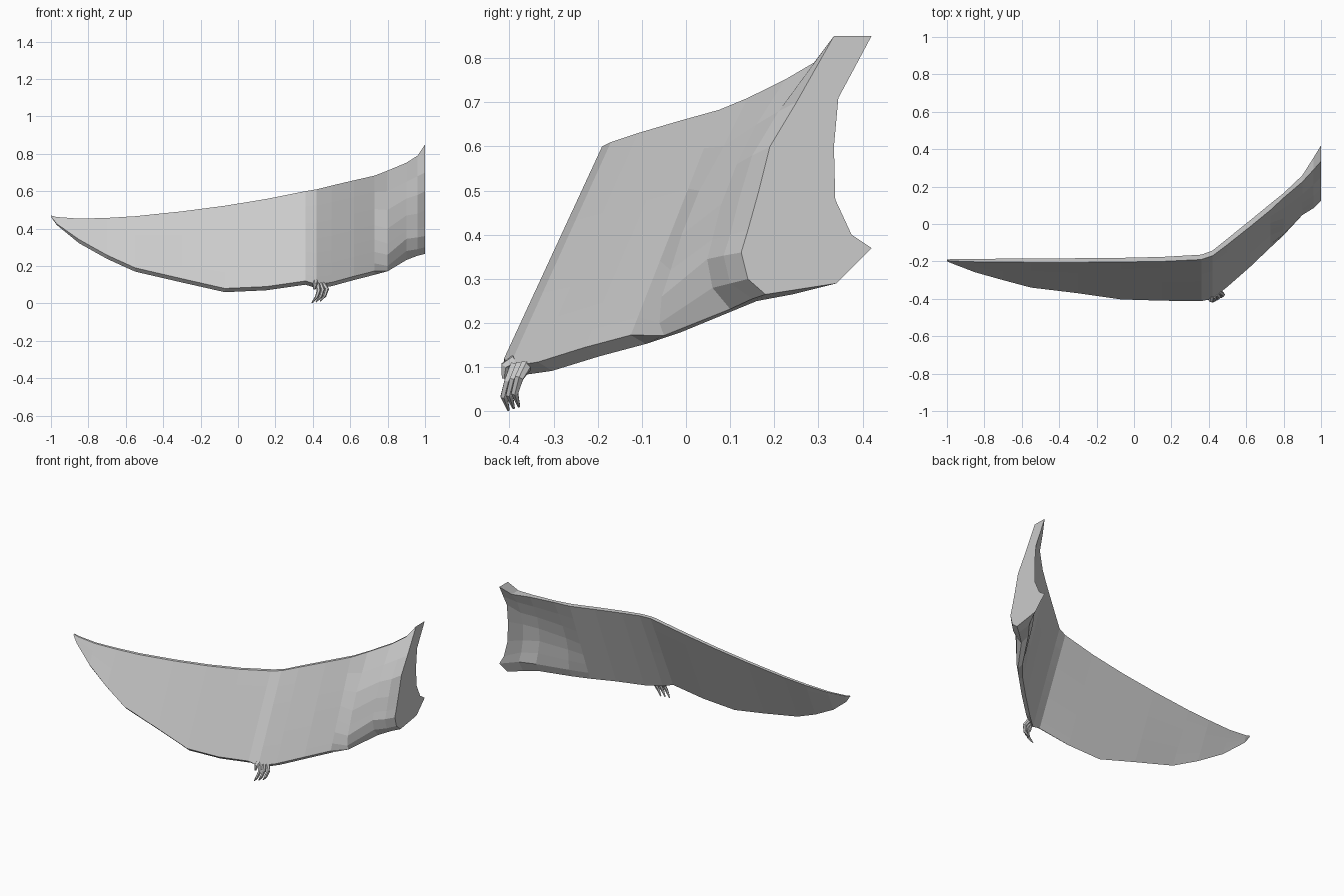
import bpy, bmesh, math
from mathutils import Vector


def loft(name, rings):
    """Skin a list of equal-length point rings and cap both ends."""
    bm = bmesh.new()
    vr = [[bm.verts.new(p) for p in r] for r in rings]
    n = len(vr[0])
    for a, b in zip(vr, vr[1:]):
        for i in range(n):
            j = (i + 1) % n
            bm.faces.new((a[i], a[j], b[j], b[i]))
    bm.faces.new(vr[0])
    bm.faces.new(vr[-1][::-1])
    bmesh.ops.recalc_face_normals(bm, faces=bm.faces[:])
    me = bpy.data.meshes.new(name)
    bm.to_mesh(me)
    bm.free()
    ob = bpy.data.objects.new(name, me)
    bpy.context.collection.objects.link(ob)
    return ob


# Outer membrane stations: x, lower edge y z, upper edge y z, thickness
OUTER = [
    (-1.00, -.200, .463, -.195, .470, .006),
    (-.97, -.212, .420, -.198, .462, .010),
    (-.85, -.258, .322, -.202, .453, .014),
    (-.70, -.300, .238, -.203, .457, .018),
    (-.55, -.340, .170, -.205, .466, .020),
    (-.30, -.370, .112, -.205, .492, .022),
    (-.07, -.403, .060, -.203, .522, .022),
    (.15, -.410, .070, -.200, .558, .024),
    (.36, -.412, .100, -.190, .600, .026),
    (.42, -.400, .082, -.170, .610, .028),
    (.50, -.335, .092, -.110, .630, .032),
    (.62, -.230, .125, -.015, .658, .034),
    (.73, -.125, .153, .075, .683, .034),
]

# Shoulder sections (y, z): front face going up, then back face going down
ROOT = {
    .80: [(-.05, .172), (-.06, .20), (-.055, .26), (-.035, .32), (-.01, .40), (.03, .50), (.085, .60), (.14, .71),
          (.165, .71), (.12, .62), (.08, .53), (.045, .44), (.025, .36), (.02, .29), (.015, .23), (-.01, .18)],
    .90: [(.10, .232), (.06, .28), (.048, .345), (.06, .39), (.08, .47), (.115, .56), (.16, .65), (.225, .752),
          (.26, .752), (.225, .68), (.19, .60), (.17, .52), (.165, .44), (.18, .37), (.20, .31), (.16, .25)],
    .96: [(.15, .255), (.10, .29), (.085, .353), (.10, .40), (.12, .48), (.15, .58), (.21, .68), (.29, .79),
          (.355, .79), (.30, .72), (.265, .64), (.245, .56), (.245, .46), (.26, .39), (.285, .34), (.24, .265)],
    1.0: [(.18, .265), (.14, .30), (.125, .36), (.14, .41), (.165, .50), (.19, .60), (.25, .70), (.335, .85),
          (.42, .85), (.38, .775), (.345, .71), (.335, .60), (.338, .48), (.375, .40), (.42, .37), (.34, .29)],
}

# Wing: thin membrane with a bevelled lower rim, swelling into the shoulder
STEPS = (0, .08, .2, .33, .48, .65, .83, 1)
rings = []
for x, by, bz, ty, tz, th in OUTER:
    rim = min(.02, .15 * (tz - bz))
    front = [(x, by + (ty - by) * t, bz + rim + (tz - bz - rim) * t) for t in STEPS]
    back = [(x, by + (ty - by) * t + th, bz + (tz - bz) * t) for t in reversed(STEPS)]
    rings.append(front + back)
for x, loop in ROOT.items():
    rings.append([(x, y, z) for y, z in loop])
loft("wing", rings)


def claw(name, path, radii, sides=6):
    """Tapered tube along a short path."""
    pts = [Vector(p) for p in path]
    out = []
    for i, (p, r) in enumerate(zip(pts, radii)):
        d = (pts[min(i + 1, len(pts) - 1)] - pts[max(i - 1, 0)]).normalized()
        u = d.cross(Vector((0, 1, 0))).normalized()
        v = d.cross(u)
        out.append([p + r * (u * math.cos(a) + v * math.sin(a))
                    for a in (2 * math.pi * k / sides for k in range(sides))])
    return loft(name, out)


# Wrist claws: three curved fingers and a short thumb
for i in range(3):
    dx, dy, dz = .022 * i, .012 * i, .004 * i
    claw(f"claw_{i + 1}",
         [(.425 + dx * .7, -.385 + dy, .105), (.432 + dx, -.402 + dy, .068 + dz),
          (.420 + dx, -.412 + dy, .034 + dz), (.395 + dx, -.402 + dy, .003 + dz)],
         (.014, .011, .009, .003))
claw("thumb", [(.415, -.385, .115), (.412, -.408, .102), (.408, -.412, .075)], (.016, .013, .006))
